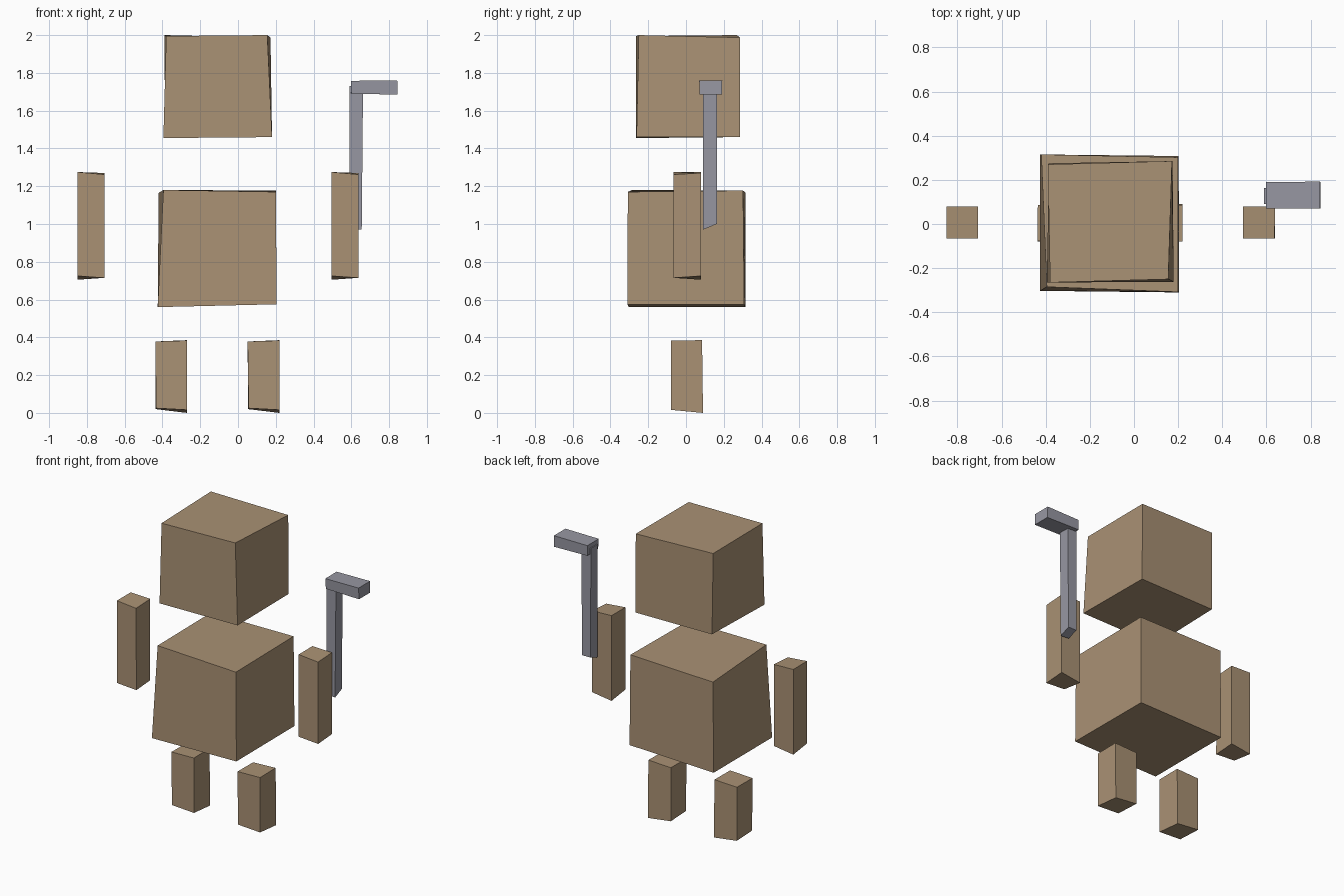
import bpy


def material(name, color):
    m = bpy.data.materials.new(name)
    m.diffuse_color = (*color, 1)
    return m


tan = material("tan", (0.40, 0.285, 0.175))
grey = material("grey", (0.31, 0.31, 0.36))

# Six faces over corners: front-left, front-right, back-right, back-left (bottom, then top)
FACES = [(3, 2, 1, 0), (4, 5, 6, 7), (0, 1, 5, 4), (1, 2, 6, 5), (2, 3, 7, 6), (3, 0, 4, 7)]


def block(name, mat, bottom, top, offset=0.0):
    """Hand-cut block from four bottom and four top corners."""
    mesh = bpy.data.meshes.new(name)
    mesh.from_pydata([(x + offset, y, z) for x, y, z in bottom + top], [], FACES)
    mesh.materials.append(mat)
    obj = bpy.data.objects.new(name, mesh)
    bpy.context.collection.objects.link(obj)
    return obj


# Head
block("head", tan,
      [(-.395, -.265, 1.455), (.18, -.262, 1.46), (.175, .285, 1.46), (-.385, .275, 1.46)],
      [(-.38, -.265, 1.995), (.155, -.25, 2.0), (.172, .285, 1.987), (-.39, .27, 2.0)])

# Torso
block("torso", tan,
      [(-.425, -.303, .56), (.205, -.31, .575), (.202, .308, .575), (-.425, .315, .56)],
      [(-.395, -.285, 1.18), (.2, -.308, 1.17), (.2, .302, 1.177), (-.42, .315, 1.165)])

# Arms
for side, x in (("left", -.778), ("right", .567)):
    block(side + "_arm", tan,
          [(-.072, -.066, .725), (.072, -.066, .715), (.072, .08, .725), (-.072, .08, .705)],
          [(-.072, -.066, 1.275), (.07, -.066, 1.262), (.072, .08, 1.27), (-.072, .08, 1.275)], x)

# Legs
for side, x in (("left", -.353), ("right", .136)):
    block(side + "_leg", tan,
          [(-.08, -.08, .025), (.083, -.08, .016), (.083, .09, .0), (-.083, .085, .02)],
          [(-.085, -.078, .378), (.083, -.08, .383), (.083, .085, .385), (-.083, .085, .378)], x)

# Tool: hanging shaft and short crossbar
block("tool_shaft", grey,
      [(.592, .09, .975), (.655, .09, .97), (.655, .163, 1.0), (.592, .163, 1.0)],
      [(.59, .09, 1.73), (.662, .09, 1.73), (.66, .163, 1.73), (.59, .163, 1.73)])
block("tool_crossbar", grey,
      [(.6, .072, 1.69), (.845, .072, 1.685), (.845, .19, 1.685), (.597, .19, 1.69)],
      [(.597, .07, 1.758), (.843, .07, 1.76), (.843, .192, 1.76), (.597, .19, 1.758)])
